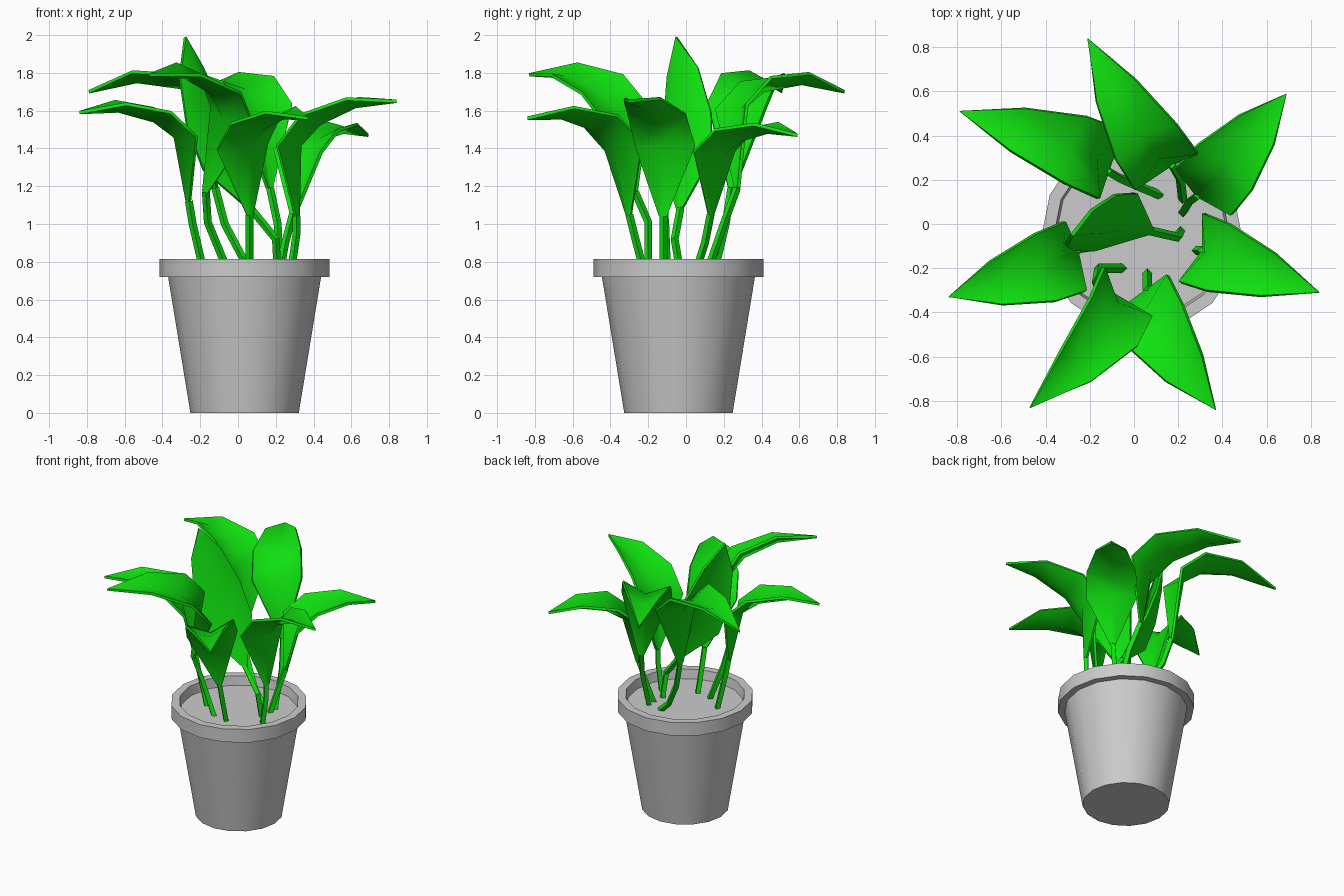
import bpy, bmesh
from math import cos, sin, pi, radians
from mathutils import Vector

if "Cube" in bpy.data.objects:
    bpy.data.objects.remove(bpy.data.objects["Cube"])

green = bpy.data.materials.new("leaf_green")
green.diffuse_color = (0.005, 0.75, 0.005, 1)
green.use_nodes = True
green.node_tree.nodes["Principled BSDF"].inputs["Base Color"].default_value = green.diffuse_color


def add_object(name, bm, mat=None):
    bmesh.ops.recalc_face_normals(bm, faces=bm.faces[:])
    me = bpy.data.meshes.new(name)
    bm.to_mesh(me)
    bm.free()
    ob = bpy.data.objects.new(name, me)
    bpy.context.collection.objects.link(ob)
    if mat:
        me.materials.append(mat)
    return ob


def finish(ob, angle):
    bpy.ops.object.select_all(action='DESELECT')
    ob.select_set(True)
    bpy.context.view_layer.objects.active = ob
    for m in list(ob.modifiers):
        bpy.ops.object.modifier_apply(modifier=m.name)
    bpy.ops.object.shade_smooth_by_angle(angle=radians(angle))


def ring_faces(bm, a, b):
    n = len(a)
    for i in range(n):
        bm.faces.new((a[i], a[(i + 1) % n], b[(i + 1) % n], b[i]))


# Pot: turned profile with a raised rim and a flat soil surface
def pot(cx, cy, sides=16):
    profile = [(.287, 0), (.405, .72), (.45, .72), (.45, .815), (.395, .815), (.385, .75)]
    bm = bmesh.new()
    rings = [[bm.verts.new((cx + r * cos(2 * pi * i / sides), cy + r * sin(2 * pi * i / sides), z))
              for i in range(sides)] for r, z in profile]
    for a, b in zip(rings, rings[1:]):
        ring_faces(bm, a, b)
    bm.faces.new(rings[0][::-1])
    bm.faces.new(rings[-1])
    finish(add_object("pot", bm), 35)


# Stem: thin four-sided tube following a path
def stem(name, path, r=.021):
    bm = bmesh.new()
    pts = [Vector(p) for p in path]
    rings = []
    for i, p in enumerate(pts):
        t = (pts[min(i + 1, len(pts) - 1)] - pts[max(i - 1, 0)]).normalized()
        u = Vector((0, 1, 0)).cross(t).normalized()
        v = t.cross(u)
        rings.append([bm.verts.new(p + r * (u * cos(k * pi / 2) + v * sin(k * pi / 2)))
                      for k in range(4)])
    for a, b in zip(rings, rings[1:]):
        ring_faces(bm, a, b)
    bm.faces.new(rings[0][::-1])
    bm.faces.new(rings[-1])
    finish(add_object(name, bm, green), 30)


# Blade stations: along, lift (fractions of length), width, keel shift along and down
STATIONS = [(0, 0, .036, .005, .008), (.29, .35, .33, .05, .05),
            (.54, .37, .32, 0, .07), (.81, .23, .205, -.02, .04)]


# Blade: arched, channelled leaf from the stem top to the tip
def blade(name, base, tip, azimuth, lift):
    B, T = Vector(base), Vector(tip)
    d = T - B
    length = d.length
    c = Vector((cos(radians(azimuth)), sin(radians(azimuth)), 0))
    c.z = -(c.x * d.x + c.y * d.y) / d.z
    c.normalize()
    d.normalize()
    e = c.cross(d)
    if e.z * lift < 0:
        e = -e
    bm = bmesh.new()
    rows = []
    for along, up, w, ka, kd in STATIONS:
        mid = B + d * along * length + e * up * length * abs(lift)
        rows.append([bm.verts.new(p) for p in
                     (mid - c * w / 2, mid + d * ka - e * kd, mid + c * w / 2)])
    for a, b in zip(rows, rows[1:]):
        for i in (0, 1):
            bm.faces.new((a[i], a[i + 1], b[i + 1], b[i]))
    end = bm.verts.new(T)
    for i in (0, 1):
        bm.faces.new((rows[-1][i], rows[-1][i + 1], end))
    ob = add_object(name, bm, green)
    mod = ob.modifiers.new("thickness", 'SOLIDIFY')
    mod.thickness = .018
    mod.offset = 0
    finish(ob, 60)


pot(.035, -.04)

# Leaves: stem path, tip, direction across the blade, arch strength
LEAVES = [
    ([(.22, .05, .74), (.25, .10, .9), (.29, .13, 1.05)], (.69, .59, 1.47), -40, 1),
    ([(.28, -.12, .74), (.31, -.12, .95), (.31, -.12, 1.04)], (.84, -.31, 1.65), 71, 1),
    ([(.06, -.22, .74), (.06, -.27, .93), (.06, -.30, 1.05)], (.37, -.84, 1.56), 36, 1),
    ([(-.05, -.20, .74), (-.16, -.20, 1.01), (-.17, -.27, 1.17)], (-.47, -.83, 1.79), -46, 1.1),
    ([(-.18, -.10, .74), (-.24, -.11, 1.0), (-.26, -.12, 1.12)], (-.84, -.33, 1.59), -73, 1),
    ([(.12, .13, .74), (.02, .17, .83), (-.07, .21, 1.0), (-.12, .24, 1.19)], (-.79, .51, 1.70), 71, 1.18),
    ([(.22, .11, .74), (.21, .20, 1.0), (.17, .27, 1.19)], (-.21, .84, 1.70), 30, 1.18),
    ([(.21, -.03, .74), (.20, -.06, .92), (.07, -.03, 1.08)], (-.28, -.05, 1.99), 53, -.22),
]
for n, (path, tip, azimuth, lift) in enumerate(LEAVES, 1):
    stem(f"stem_{n}", path)
    blade(f"leaf_{n}", path[-1], tip, azimuth, lift)
